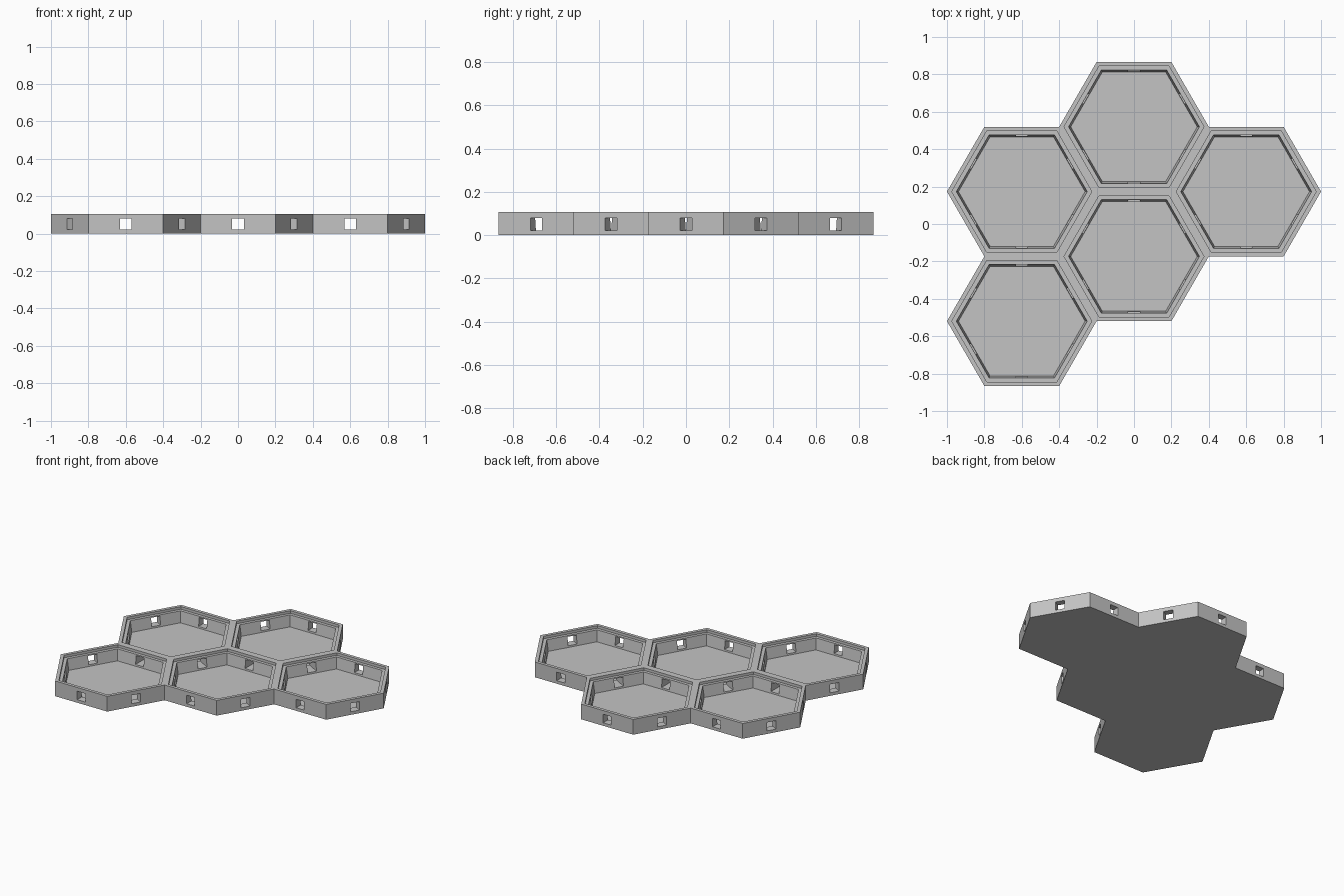
import bpy, bmesh
from math import radians, cos, sin, tan, sqrt
from mathutils import Vector

cube = bpy.data.objects.get("Cube")
if cube:
    bpy.data.objects.remove(cube, do_unlink=True)

RADIUS = 0.4
OUTER = RADIUS * sqrt(3) / 2          # distance from centre to outer wall
RIM, LEDGE, FLOOR = 0.324, 0.303, 0.293
TOP, LEDGE_Z, FLOOR_Z = 0.106, 0.088, 0.01
HOLE_HALF, HOLE_LOW, HOLE_HIGH = 0.031, 0.021, 0.08

grey = bpy.data.materials.new("plain grey")
grey.use_nodes = True
colour = (0.55, 0.55, 0.55, 1)
grey.diffuse_color = colour
grey.node_tree.nodes["Principled BSDF"].inputs["Base Color"].default_value = colour


def side_point(k, along, dist, z):
    """Point on side k, given offset along the side and distance from centre."""
    a = radians(30 + 60 * k)
    return Vector((dist * cos(a) - along * sin(a), dist * sin(a) + along * cos(a), z))


def edge(k, dist, z):
    half = dist * tan(radians(30))
    return [side_point(k, -half, dist, z), side_point(k, half, dist, z)]


def make_tile_mesh():
    bm = bmesh.new()

    def face(points):
        bm.faces.new([bm.verts.new(p) for p in points])

    def holed_wall(k, low_dist, low_z, high_dist, high_z):
        """Wall panel with a rectangular opening; returns the opening's corners."""
        def dist(z):
            return low_dist + (high_dist - low_dist) * (z - low_z) / (high_z - low_z)
        low, high = edge(k, low_dist, low_z), edge(k, high_dist, high_z)
        outline = [low[0], low[1], high[1], high[0]]
        opening = [side_point(k, s * HOLE_HALF, dist(z), z) for s, z in
                   ((-1, HOLE_LOW), (1, HOLE_LOW), (1, HOLE_HIGH), (-1, HOLE_HIGH))]
        for i in range(4):
            j = (i + 1) % 4
            face([outline[i], outline[j], opening[j], opening[i]])
        return opening

    for k in range(6):
        # outer and inner walls joined by a square tunnel
        outside = holed_wall(k, OUTER, 0, OUTER, TOP)
        inside = holed_wall(k, FLOOR, FLOOR_Z, LEDGE, LEDGE_Z)
        for i in range(4):
            j = (i + 1) % 4
            face([outside[i], outside[j], inside[j], inside[i]])
        # rim, step and ledge
        rings = [(OUTER, TOP), (RIM, TOP), (RIM, LEDGE_Z), (LEDGE, LEDGE_Z)]
        for a, b in zip(rings, rings[1:]):
            p, q = edge(k, *a), edge(k, *b)
            face([p[0], p[1], q[1], q[0]])

    # underside and floor
    for dist, z in ((OUTER, 0), (FLOOR, FLOOR_Z)):
        face([edge(k, dist, z)[0] for k in range(6)])

    bmesh.ops.remove_doubles(bm, verts=bm.verts, dist=1e-5)
    bmesh.ops.recalc_face_normals(bm, faces=bm.faces)
    mesh = bpy.data.meshes.new("hexagon_tray")
    bm.to_mesh(mesh)
    bm.free()
    mesh.materials.append(grey)
    return mesh


# five trays in a honeycomb; row positions are counted in half pitches
tray = make_tile_mesh()
layout = {"back_right_tray": (-1, 0.5), "front_right_tray": (-1, -1.5),
          "back_middle_tray": (0, 1.5), "front_middle_tray": (0, -0.5),
          "left_tray": (1, 0.5)}
for name, (column, row) in layout.items():
    obj = bpy.data.objects.new(name, tray)
    obj.location = (column * 1.5 * RADIUS, row * OUTER, 0)
    bpy.context.collection.objects.link(obj)
